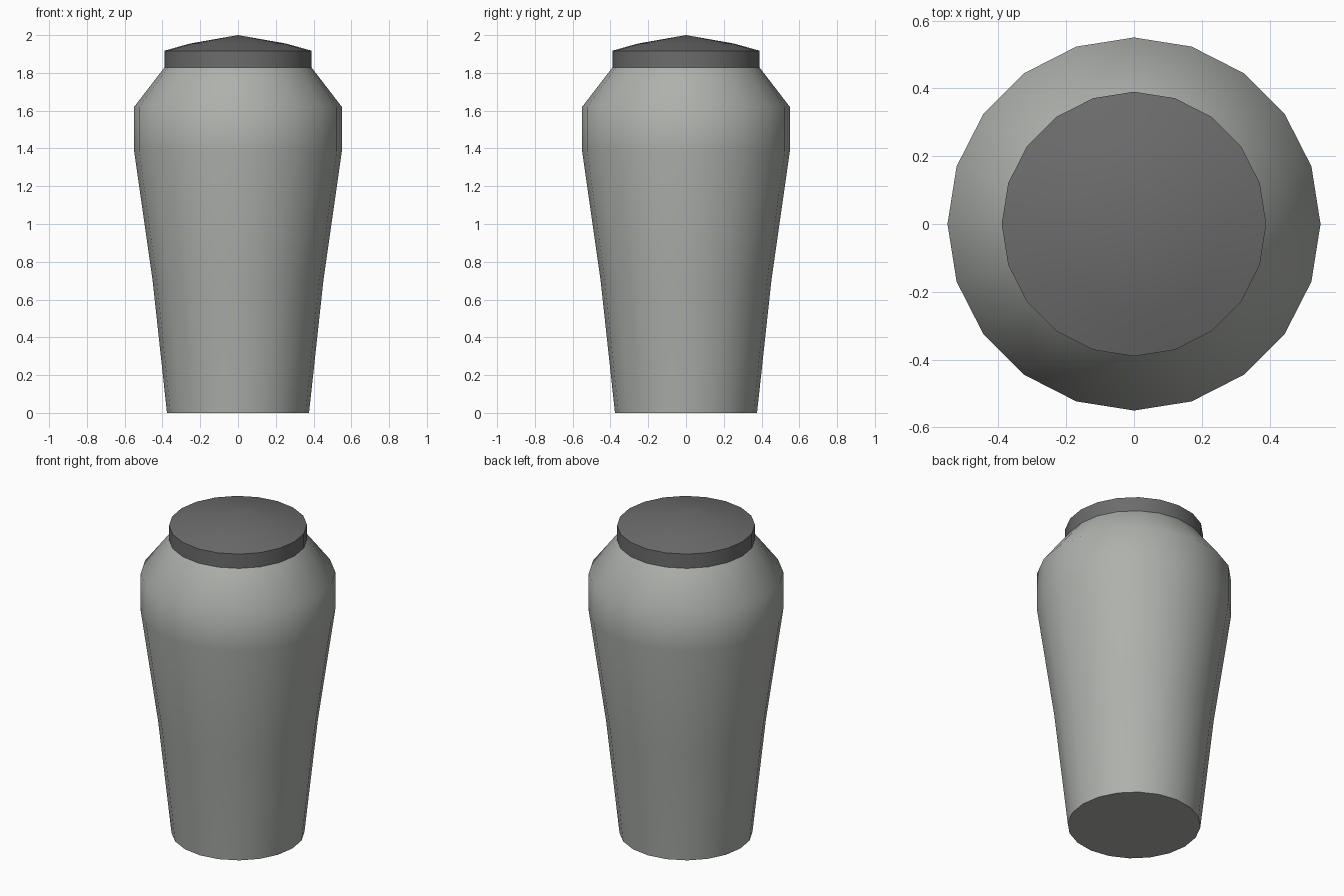
import bpy, bmesh, math

if "Cube" in bpy.data.objects:
    bpy.data.objects.remove(bpy.data.objects["Cube"])

SIDES = 20


def material(name, rgb):
    m = bpy.data.materials.new(name)
    m.diffuse_color = (*rgb, 1.0)
    m.use_nodes = True
    m.node_tree.nodes["Principled BSDF"].inputs["Base Color"].default_value = m.diffuse_color
    return m


def lathe(name, profile, mat):
    """Revolve (radius, z) points into a closed solid; radius 0 makes a tip."""
    bm = bmesh.new()
    rings = []
    for r, z in profile:
        if r == 0:
            rings.append([bm.verts.new((0, 0, z))])
        else:
            rings.append([bm.verts.new((r * math.cos(math.tau * i / SIDES),
                                        r * math.sin(math.tau * i / SIDES), z))
                          for i in range(SIDES)])
    for low, high in zip(rings, rings[1:]):
        for i in range(SIDES):
            j = (i + 1) % SIDES
            if len(high) == 1:
                bm.faces.new((low[i], low[j], high[0]))
            else:
                bm.faces.new((low[i], low[j], high[j], high[i]))
    bm.faces.new(rings[0][::-1])
    if len(rings[-1]) > 1:
        bm.faces.new(rings[-1])
    mesh = bpy.data.meshes.new(name)
    bm.to_mesh(mesh)
    bm.free()
    mesh.materials.append(mat)
    obj = bpy.data.objects.new(name, mesh)
    bpy.context.collection.objects.link(obj)
    bpy.ops.object.select_all(action='DESELECT')
    obj.select_set(True)
    bpy.context.view_layer.objects.active = obj
    bpy.ops.object.shade_smooth_by_angle(angle=math.radians(50))
    return obj


light_grey = material("light_grey", (0.42, 0.44, 0.41))
dark_grey = material("dark_grey", (0.15, 0.15, 0.15))

# Tapered jar body with rounded shoulder
lathe("jar_body", [(0.376, 0), (0.452, 0.70), (0.55, 1.385),
                   (0.55, 1.62), (0.39, 1.828)], light_grey)

# Lid with vertical rim and low domed top
lathe("jar_lid", [(0.39, 1.828), (0.39, 1.917), (0.255, 1.955), (0, 2.0)], dark_grey)
